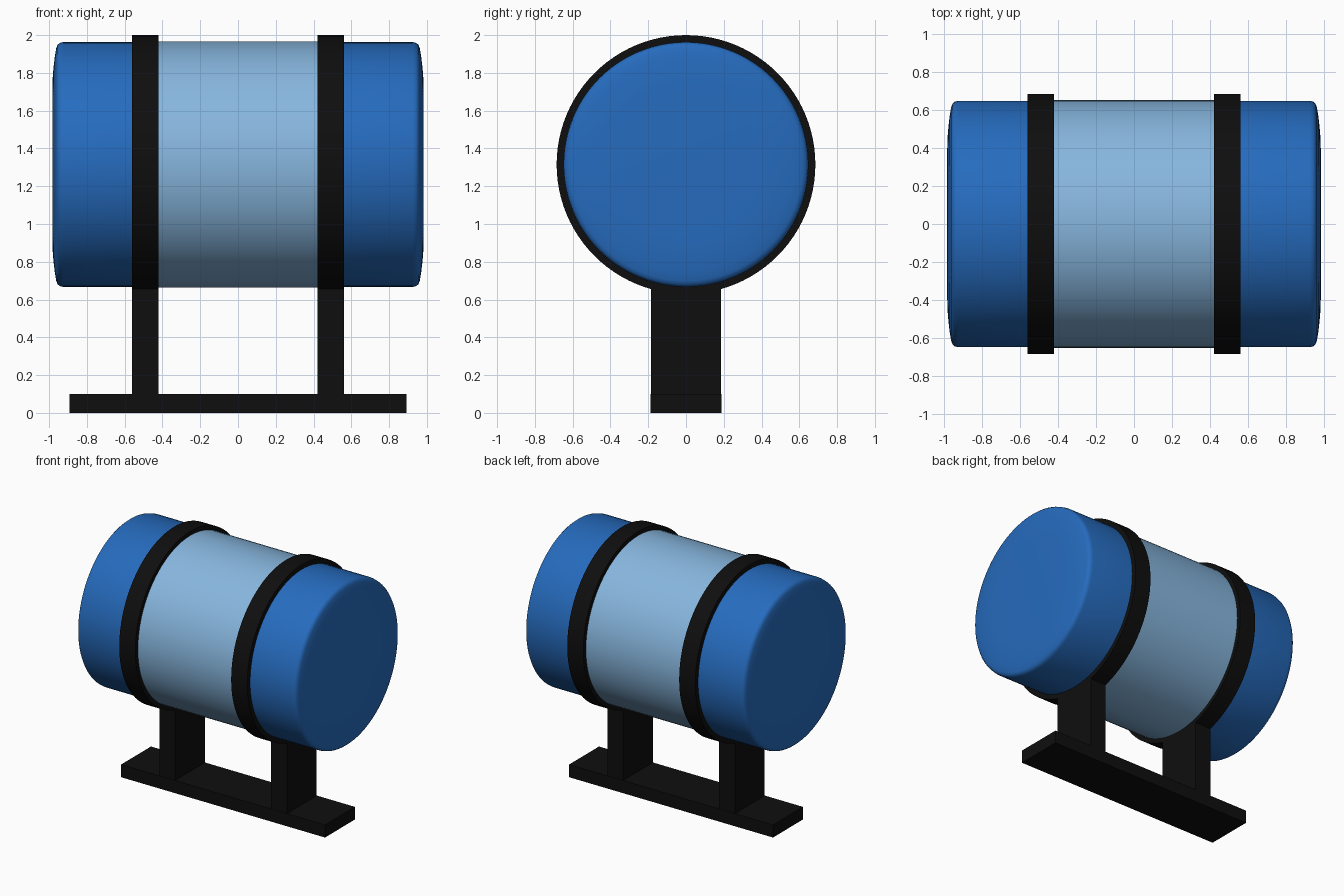
import bpy, bmesh, math

if "Cube" in bpy.data.objects:
    bpy.data.objects.remove(bpy.data.objects["Cube"])

AXIS_Z = 1.315   # height of the barrel axis
SEGS = 96


def material(name, rgb):
    m = bpy.data.materials.new(name)
    m.diffuse_color = (*rgb, 1)
    m.use_nodes = True
    m.node_tree.nodes["Principled BSDF"].inputs["Base Color"].default_value = m.diffuse_color
    return m


BLUE = material("deep blue", (0.019, 0.148, 0.515))
LIGHT = material("light blue", (0.242, 0.468, 0.73))
BLACK = material("black", (0.0045, 0.0045, 0.0045))


def finish(name, bm, mat, smooth=None):
    bmesh.ops.recalc_face_normals(bm, faces=bm.faces)
    me = bpy.data.meshes.new(name)
    bm.to_mesh(me)
    bm.free()
    me.materials.append(mat)
    ob = bpy.data.objects.new(name, me)
    bpy.context.collection.objects.link(ob)
    if smooth:
        bpy.ops.object.select_all(action='DESELECT')
        ob.select_set(True)
        bpy.context.view_layer.objects.active = ob
        bpy.ops.object.shade_smooth_by_angle(angle=math.radians(smooth))
    return ob


def lathe(name, profile, mat, closed=False, smooth=35):
    """Revolve (x, radius) points around the barrel axis."""
    bm = bmesh.new()
    rings = []
    for x, r in profile:
        if r == 0:
            rings.append([bm.verts.new((x, 0, AXIS_Z))] * SEGS)
        else:
            rings.append([bm.verts.new((x, r * math.sin(2 * math.pi * i / SEGS),
                                        AXIS_Z + r * math.cos(2 * math.pi * i / SEGS)))
                          for i in range(SEGS)])
    pairs = list(zip(rings, rings[1:]))
    if closed:
        pairs.append((rings[-1], rings[0]))
    for a, b in pairs:
        for i in range(SEGS):
            j = (i + 1) % SEGS
            bm.faces.new(list(dict.fromkeys((a[i], a[j], b[j], b[i]))))
    return finish(name, bm, mat, smooth)


def box(name, x0, x1, y, z0, z1, mat):
    bm = bmesh.new()
    bmesh.ops.create_cube(bm, size=1)
    for v in bm.verts:
        v.co = ((x0 + x1) / 2 + v.co.x * (x1 - x0), v.co.y * 2 * y,
                (z0 + z1) / 2 + v.co.z * (z1 - z0))
    return finish(name, bm, mat)


# Light middle section of the barrel
lathe("barrel_middle", [(-0.49, 0.652), (0.49, 0.652)], LIGHT)

for side, s in (("left", -1), ("right", 1)):
    # Blue end with rounded rim and slightly domed face
    lathe(side + "_barrel_end",
          [(s * x, r) for x, r in ((0.49, 0.648), (0.925, 0.648), (0.943, 0.644),
                                   (0.955, 0.634), (0.962, 0.617), (0.970, 0.57),
                                   (0.977, 0.51), (0.981, 0.46), (0.983, 0.40),
                                   (0.983, 0))], BLUE)
    # Black hoop
    lathe(side + "_hoop", [(s * 0.42, 0.645), (s * 0.42, 0.685),
                           (s * 0.56, 0.685), (s * 0.56, 0.645)], BLACK, closed=True)
    # Upright post
    a, b = sorted((s * 0.42, s * 0.56))
    box(side + "_post", a, b, 0.185, 0.09, 0.66, BLACK)

# Base plank
box("base_plank", -0.893, 0.893, 0.187, 0, 0.1, BLACK)
